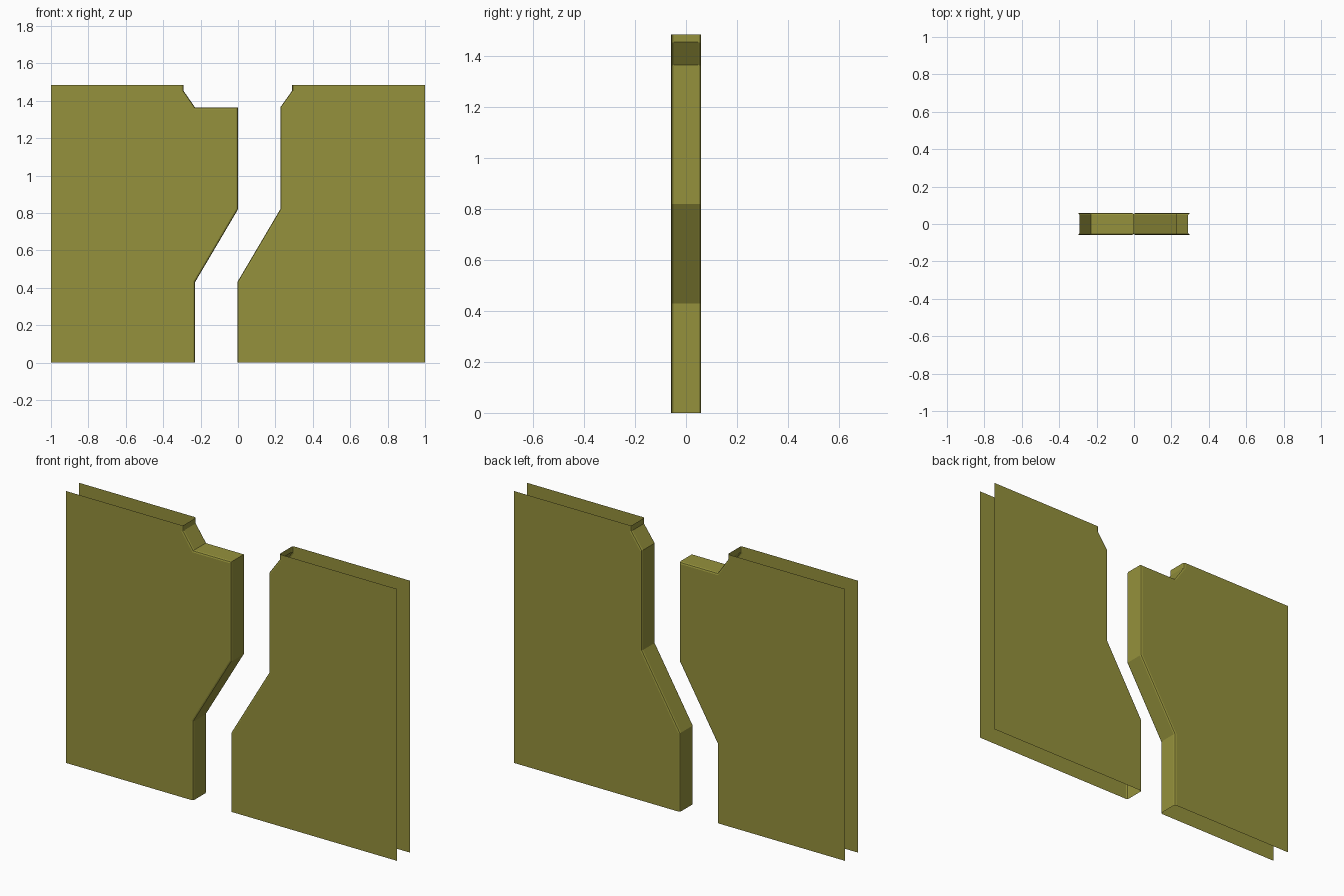
import bpy, bmesh

if "Cube" in bpy.data.objects:
    bpy.data.objects.remove(bpy.data.objects["Cube"])

HALF_T = 0.058   # half wall thickness
TOP = 1.485      # wall height
ROUND = 0.01     # rounding along the inner rim

paint = bpy.data.materials.new("olive_paint")
paint.diffuse_color = (0.30, 0.285, 0.045, 1)
paint.use_nodes = True
paint.node_tree.nodes["Principled BSDF"].inputs["Base Color"].default_value = paint.diffuse_color


def open_end(co):
    """True on the planes where the wall shell is left open."""
    return abs(co.x) > 0.999 or co.z < 0.001 or co.z > TOP - 0.001


def wall_shell(name, outer_x, rim):
    """Hollow wall: two sheets joined by a rounded strip along the rim."""
    outline = rim + [(outer_x, TOP), (outer_x, 0)]
    bm = bmesh.new()
    face = bm.faces.new([bm.verts.new((x, -HALF_T, z)) for x, z in outline])
    out = bmesh.ops.extrude_face_region(bm, geom=[face], use_keep_orig=True)
    moved = [v for v in out["geom"] if isinstance(v, bmesh.types.BMVert)]
    bmesh.ops.translate(bm, verts=moved, vec=(0, 2 * HALF_T, 0))
    bmesh.ops.recalc_face_normals(bm, faces=bm.faces)

    # round the long rim edges on front and back
    def middle(e):
        return (e.verts[0].co + e.verts[1].co) / 2
    edges = [e for e in bm.edges
             if abs(middle(e).y) > HALF_T - 0.001 and not open_end(middle(e))]
    bmesh.ops.bevel(bm, geom=edges, offset=ROUND, segments=2, profile=0.5,
                    affect='EDGES', clamp_overlap=True)

    # open the outer side, top and bottom
    caps = [f for f in bm.faces if open_end(f.calc_center_median())]
    bmesh.ops.delete(bm, geom=caps, context='FACES')

    mesh = bpy.data.meshes.new(name)
    bm.to_mesh(mesh)
    bm.free()
    mesh.materials.append(paint)
    obj = bpy.data.objects.new(name, mesh)
    bpy.context.collection.objects.link(obj)


# left wall with the flat shelf near the top
wall_shell("left_wall", -1, [
    (-0.23, 0), (-0.23, 0.43), (0, 0.82), (0, 1.365),
    (-0.23, 1.365), (-0.292, 1.455), (-0.292, TOP)])

# right wall, following the same slanted gap
wall_shell("right_wall", 1, [
    (-0.004, 0), (-0.004, 0.43), (0.226, 0.82), (0.226, 1.365),
    (0.29, 1.455), (0.29, TOP)])
